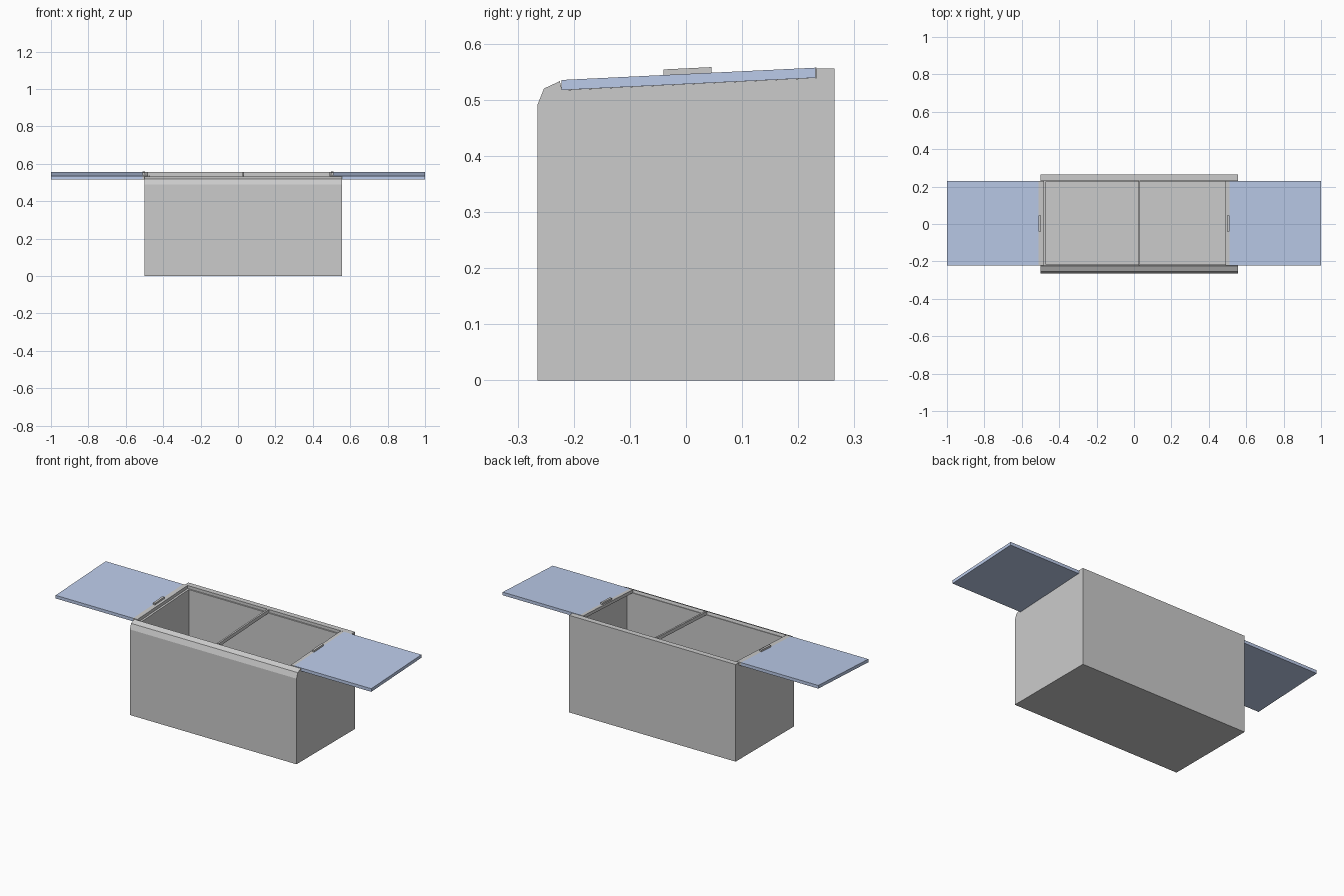
import bpy, bmesh

if "Cube" in bpy.data.objects:
    bpy.data.objects.remove(bpy.data.objects["Cube"])

X0, X1 = -0.5, 0.556          # cabinet ends
MID = (X0 + X1) / 2


def slope(y):
    """Height of the tilted lid surface at depth y."""
    return 0.535 + (y + 0.225) * 0.022 / 0.455


def prism(name, profile, x0, x1, mat=None):
    """Extrude a (y, z) profile along x."""
    bm = bmesh.new()
    face = bm.faces.new([bm.verts.new((x0, y, z)) for y, z in profile])
    ext = bmesh.ops.extrude_face_region(bm, geom=[face])["geom"]
    bmesh.ops.translate(bm, vec=(x1 - x0, 0, 0),
                        verts=[v for v in ext if isinstance(v, bmesh.types.BMVert)])
    bmesh.ops.recalc_face_normals(bm, faces=bm.faces)
    me = bpy.data.meshes.new(name)
    bm.to_mesh(me)
    bm.free()
    ob = bpy.data.objects.new(name, me)
    bpy.context.collection.objects.link(ob)
    if mat:
        me.materials.append(mat)
    return ob


def slab(name, x0, x1, y0, y1, low, high, mat=None):
    """Bar following the lid slope, low/high measured from the lid surface."""
    return prism(name, [(y0, slope(y0) + low), (y1, slope(y1) + low),
                        (y1, slope(y1) + high), (y0, slope(y0) + high)], x0, x1, mat)


glass = bpy.data.materials.new("lid_blue")
glass.diffuse_color = (0.5, 0.6, 0.82, 1)
glass.use_nodes = True
glass.node_tree.nodes["Principled BSDF"].inputs["Base Color"].default_value = glass.diffuse_color

# Cabinet with chamfered front rim and a sloping lid channel through the ends
cabinet = prism("cabinet", [(-0.265, 0), (0.265, 0), (0.265, 0.556), (0.233, 0.556),
                            (0.233, 0.539), (-0.221, 0.517), (-0.225, 0.533),
                            (-0.253, 0.52), (-0.265, 0.49)], X0, X1)

# Hollow storage space
cutter = prism("cavity_cutter", [(-0.216, 0.03), (0.226, 0.03), (0.226, 0.7), (-0.216, 0.7)],
               X0 + 0.03, X1 - 0.03)
cutter.hide_render = True
mod = cabinet.modifiers.new("cavity", 'BOOLEAN')
mod.operation = 'DIFFERENCE'
mod.solver = 'EXACT'
mod.object = cutter
bpy.context.view_layer.objects.active = cabinet
bpy.ops.object.modifier_apply(modifier=mod.name)
bpy.data.objects.remove(cutter)

# Centre bar between the two openings
slab("centre_bar", MID - 0.005, MID + 0.005, -0.221, 0.233, -0.02, 0)

# Sliding lids, each with a grey inner edge strip and a raised grip
for side, s, inner in (("left", -1, 0.482), ("right", 1, 0.49)):
    def span(a, b):
        return sorted((s * a, s * b))
    slab(side + "_lid", *span(0.51, 1.0), -0.222, 0.231, -0.018, 0, glass)
    slab(side + "_lid_edge", *span(inner, 0.51), -0.222, 0.231, -0.018, 0)
    slab(side + "_lid_grip", *span(0.498, 0.511), -0.04, 0.045, -0.004, 0.01)
